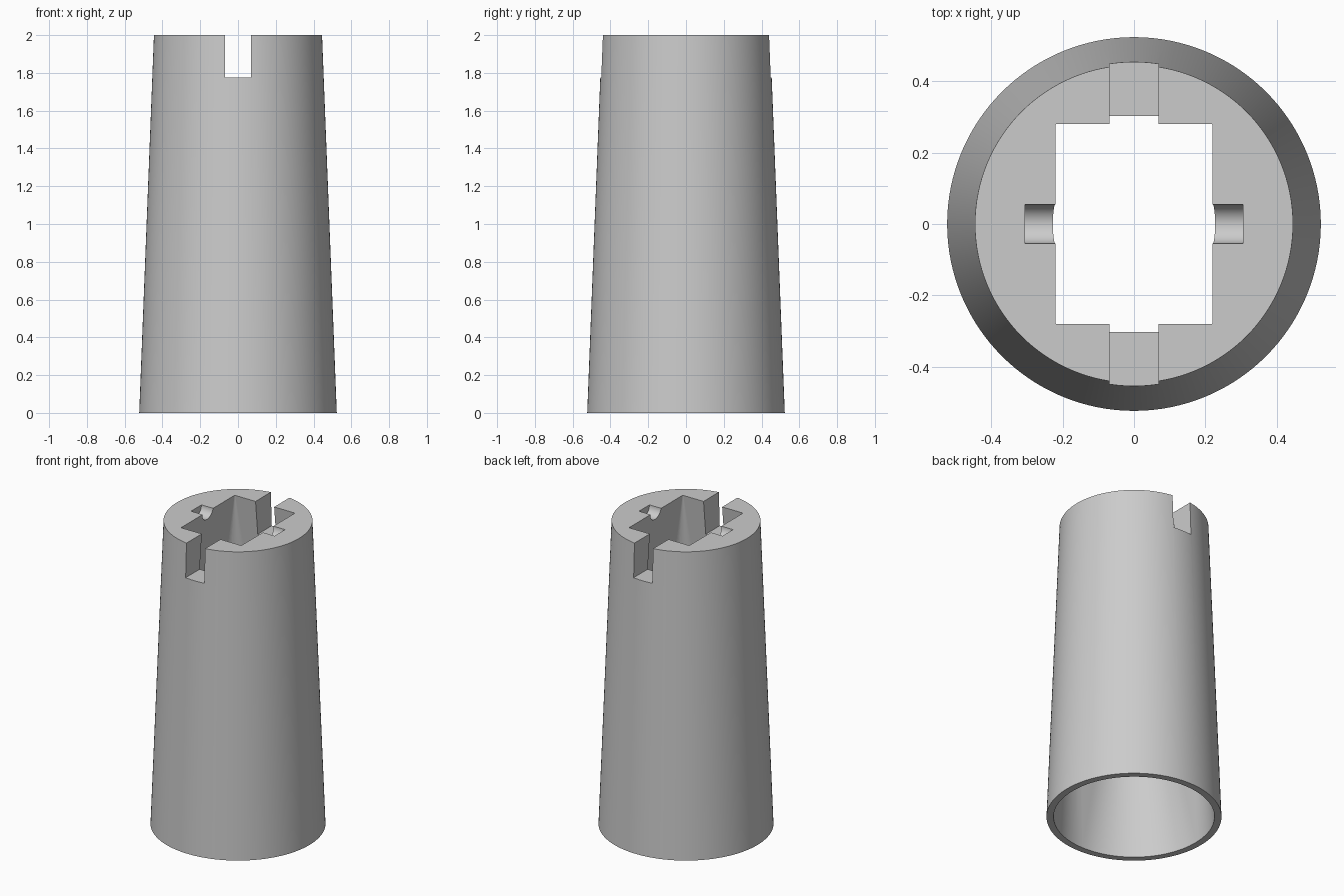
import bpy, bmesh, math
from mathutils import Matrix

if "Cube" in bpy.data.objects:
    bpy.data.objects.remove(bpy.data.objects["Cube"], do_unlink=True)

HEIGHT = 2.0
SIDES = 128

grey = bpy.data.materials.new("mid grey")
grey.use_nodes = True
grey.diffuse_color = (0.6, 0.6, 0.6, 1)
grey.node_tree.nodes["Principled BSDF"].inputs["Base Color"].default_value = (0.6, 0.6, 0.6, 1)


def make_object(name, bm):
    bmesh.ops.recalc_face_normals(bm, faces=bm.faces)
    mesh = bpy.data.meshes.new(name)
    bm.to_mesh(mesh)
    bm.free()
    mesh.materials.append(grey)
    obj = bpy.data.objects.new(name, mesh)
    bpy.context.collection.objects.link(obj)
    return obj


def cut(target, cutter):
    cutter.hide_render = True
    mod = target.modifiers.new(cutter.name, 'BOOLEAN')
    mod.operation = 'DIFFERENCE'
    mod.solver = 'EXACT'
    mod.object = cutter
    bpy.context.view_layer.objects.active = target
    bpy.ops.object.modifier_apply(modifier=mod.name)
    bpy.data.objects.remove(cutter, do_unlink=True)


# Tapered outer sleeve
bm = bmesh.new()
bmesh.ops.create_cone(bm, cap_ends=True, segments=SIDES, radius1=0.523, radius2=0.445,
                      depth=HEIGHT, matrix=Matrix.Translation((0, 0, HEIGHT / 2)))
sleeve = make_object("tapered_sleeve", bm)

# Bore that blends from a round bottom to a rectangular top opening
bm = bmesh.new()
over = 0.02
for i in range(SIDES):
    a = math.tau * i / SIDES
    bm.verts.new((0.482 * math.cos(a), 0.482 * math.sin(a), -over))
for sx in (-1, 1):
    for sy in (-1, 1):
        bm.verts.new((sx * 0.2174, sy * 0.278, HEIGHT + over))
bmesh.ops.convex_hull(bm, input=bm.verts)
cut(sleeve, make_object("bore_cutter", bm))

# Slot across the top, front to back
bm = bmesh.new()
bmesh.ops.create_cube(bm, size=1, matrix=Matrix.Translation((0, 0, 1.975))
                      @ Matrix.Diagonal((0.136, 1.4, 0.4, 1)))
cut(sleeve, make_object("slot_cutter", bm))

# Rounded pin grooves on the left and right of the opening
bm = bmesh.new()
bmesh.ops.create_cone(bm, cap_ends=True, segments=48, radius1=0.0545, radius2=0.0545, depth=0.61,
                      matrix=Matrix.Translation((0, 0, HEIGHT)) @ Matrix.Rotation(math.pi / 2, 4, 'Y'))
cut(sleeve, make_object("groove_cutter", bm))

# Smooth round walls with crisp edges
bpy.ops.object.select_all(action='DESELECT')
sleeve.select_set(True)
bpy.context.view_layer.objects.active = sleeve
bpy.ops.object.shade_smooth_by_angle(angle=math.radians(30))
